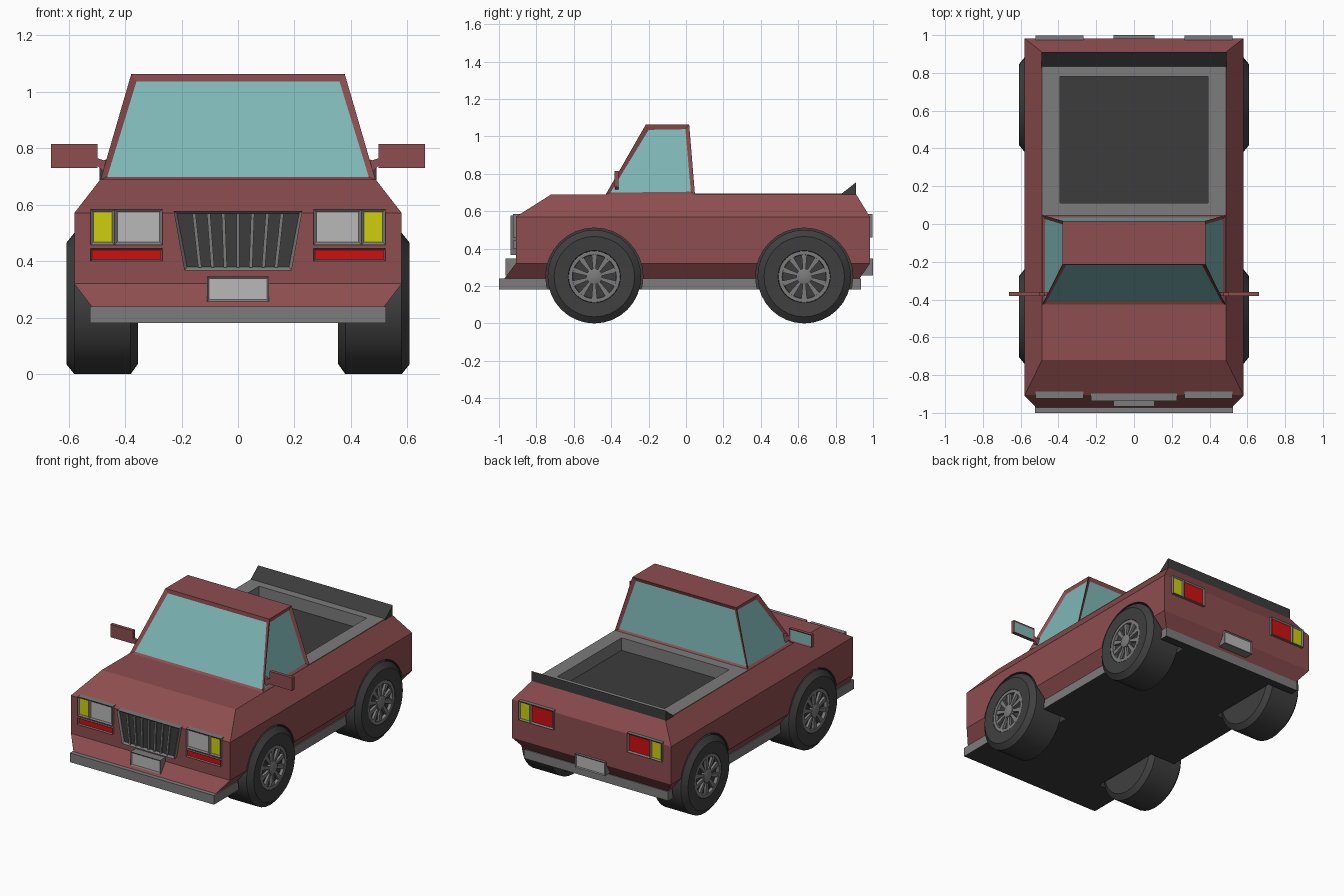
import bpy, bmesh, math
from mathutils import Vector

if "Cube" in bpy.data.objects:
    bpy.data.objects.remove(bpy.data.objects["Cube"])


def material(name, r, g, b):
    m = bpy.data.materials.new(name)
    m.diffuse_color = (r, g, b, 1)
    m.use_nodes = True
    m.node_tree.nodes["Principled BSDF"].inputs["Base Color"].default_value = m.diffuse_color
    return m


RED = material("body_paint", 0.27, 0.075, 0.078)
GLASS = material("glass", 0.21, 0.47, 0.47)
SIGNAL = material("signal_red", 0.62, 0.005, 0.005)
AMBER = material("amber", 0.62, 0.62, 0.005)
LAMP = material("lamp", 0.48, 0.48, 0.48)
TRIM = material("trim_grey", 0.2, 0.2, 0.2)
DARK = material("dark_grey", 0.045, 0.045, 0.045)
RUBBER = material("rubber", 0.05, 0.05, 0.05)


def loft(name, solids, mat, mat2=None, on=None, inset=0, depth=0, smooth=False):
    """Skin each list of rings into a closed solid; 'on' picks faces to inset in mat2."""
    bm = bmesh.new()
    special = []
    for rings in solids:
        loops = [[bm.verts.new(p) for p in ring] for ring in rings]
        n = len(loops[0])
        bm.faces.new(loops[0])
        cap = bm.faces.new(loops[-1])
        sides = [bm.faces.new((a[i], a[(i + 1) % n], b[(i + 1) % n], b[i]))
                 for a, b in zip(loops, loops[1:]) for i in range(n)]
        special += {"cap": [cap], "sides": sides}.get(on, [])
    bmesh.ops.recalc_face_normals(bm, faces=bm.faces[:])
    if inset:
        bmesh.ops.inset_individual(bm, faces=special, thickness=inset, depth=-depth)
    for f in special:
        f.material_index = 1
    me = bpy.data.meshes.new(name)
    bm.to_mesh(me)
    bm.free()
    ob = bpy.data.objects.new(name, me)
    bpy.context.collection.objects.link(ob)
    me.materials.append(mat)
    if mat2:
        me.materials.append(mat2)
    if smooth:
        bpy.ops.object.select_all(action='DESELECT')
        ob.select_set(True)
        bpy.context.view_layer.objects.active = ob
        bpy.ops.object.shade_smooth_by_angle(angle=math.radians(30))
    return ob


def rect(x, y0, y1, z):
    return [(-x, y0, z), (x, y0, z), (x, y1, z), (-x, y1, z)]


def circle(x, r, cy, cz=0.25, n=32):
    return [(x, cy + r * math.cos(2 * math.pi * i / n), cz + r * math.sin(2 * math.pi * i / n))
            for i in range(n)]


def prism(outline, y0, y1):
    return [[(x, y, z) for x, z in outline] for y in (y0, y1)]


def box_outline(x0, x1, z0, z1, s=1):
    return [(s * x0, z0), (s * x1, z0), (s * x1, z1), (s * x0, z1)]


def cut(ob, cutter):
    m = ob.modifiers.new("cut", 'BOOLEAN')
    m.object = cutter
    m.operation = 'DIFFERENCE'
    m.solver = 'EXACT'
    m.material_mode = 'TRANSFER'
    bpy.context.view_layer.objects.active = ob
    bpy.ops.object.modifier_apply(modifier=m.name)


# Body shell and the bumper/floor slab
body = loft("body", [[rect(0.515, -0.975, 0.925, 0.235), rect(0.58, -0.91, 0.983, 0.32),
                      rect(0.58, -0.91, 0.983, 0.57), rect(0.487, -0.72, 0.91, 0.69)]], RED)
floor = loft("floor_and_bumpers", [[rect(0.525, -1.0, 0.935, 0.24),
                                    rect(0.525, -1.0, 0.935, 0.18)]], TRIM, DARK, "cap")

# Wheel arches and bed opening
WHEELS = [(s, cy) for s in (-1, 1) for cy in (-0.49, 0.632)]
cutters = [loft("arch_cutter", [[circle(s * 0.34, 0.26, cy), circle(s * 0.7, 0.26, cy)]], DARK)
           for s, cy in WHEELS]
for c in cutters:
    cut(body, c)
    cut(floor, c)
bed_cutter = loft("bed_cutter", [[rect(0.465, 0.075, 0.815, 0.606), rect(0.465, 0.075, 0.815, 0.8)]], DARK)
cut(body, bed_cutter)
for c in cutters + [bed_cutter]:
    bpy.data.objects.remove(c)

# Cargo bed liner and rear lip
loft("cargo_bed", [[rect(0.487, 0.045, 0.84, 0.6), rect(0.487, 0.045, 0.84, 0.694),
                    rect(0.392, 0.11, 0.78, 0.694), rect(0.392, 0.11, 0.78, 0.612)]],
     TRIM, DARK, "cap")
loft("rear_lip", [[[(x, 0.825, 0.688), (x, 0.91, 0.688), (x, 0.91, 0.755)]
                   for x in (-0.49, 0.49)]], DARK)

# Cab with four recessed windows
loft("cab", [[rect(0.487, -0.43, 0.048, 0.688), rect(0.378, -0.215, 0.017, 1.063)]],
     RED, GLASS, "sides", 0.03, 0.012)

# Wheels
for s, cy in WHEELS:
    tag = ("left" if s < 0 else "right") + ("_front" if cy < 0 else "_rear")

    def lathe(profile):
        return [circle(s * x, r, cy) for x, r in profile]

    loft("tyre_" + tag, [lathe([(0.355, 0.215), (0.38, 0.25), (0.58, 0.25), (0.608, 0.215),
                                (0.603, 0.14), (0.575, 0.136)])], RUBBER, smooth=True)
    loft("rim_" + tag, [lathe([(0.57, 0.138), (0.602, 0.138), (0.602, 0.118), (0.582, 0.116)])],
         TRIM, DARK, "cap", smooth=True)
    loft("hub_" + tag, [lathe([(0.575, 0.042), (0.602, 0.042), (0.606, 0.034)])], TRIM, smooth=True)
    spokes = []
    for k in range(10):
        a = 2 * math.pi * (k + 0.5) / 10
        out = Vector((0, math.cos(a), math.sin(a)))
        side = Vector((0, -math.sin(a), math.cos(a)))
        c = Vector((0, cy, 0.25))
        spokes.append([[c + Vector((s * x, 0, 0)) + out * r + side * w
                        for r, w in ((0.03, -0.007), (0.12, -0.015), (0.12, 0.015), (0.03, 0.007))]
                       for x in (0.578, 0.598)])
    loft("spokes_" + tag, spokes, TRIM)

# Lights and mirrors on both sides
for s, tag in ((-1, "left"), (1, "right")):
    def light(name, x0, x1, z0, z1, y0, y1, mat, inset):
        loft(name + "_" + tag, [prism(box_outline(x0, x1, z0, z1, s), y0, y1)],
             TRIM, mat, "cap", inset, 0.008)

    light("headlight", 0.268, 0.437, 0.458, 0.584, -0.86, -0.925, LAMP, 0.014)
    light("front_indicator", 0.437, 0.522, 0.458, 0.584, -0.86, -0.925, AMBER, 0.014)
    light("front_marker", 0.268, 0.522, 0.4, 0.444, -0.90, -0.925, SIGNAL, 0.007)
    light("tail_light", 0.268, 0.437, 0.458, 0.584, 0.95, 0.998, SIGNAL, 0.014)
    light("rear_indicator", 0.437, 0.522, 0.458, 0.584, 0.95, 0.998, AMBER, 0.014)

    arm = [(0.455, 0.715), (0.475, 0.715), (0.5, 0.74), (0.5, 0.765), (0.475, 0.757), (0.455, 0.765)]
    loft("mirror_" + tag, [prism(box_outline(0.498, 0.662, 0.73, 0.815, s), -0.382, -0.36)],
         RED, GLASS, "cap", 0.012, 0.005)
    loft("mirror_arm_" + tag, [prism([(s * x, z) for x, z in arm], -0.38, -0.362)], RED)

# Grille with fanned bars
loft("grille", [prism([(-0.19, 0.367), (0.19, 0.367), (0.228, 0.578), (-0.228, 0.578)], -0.87, -0.937)],
     TRIM, DARK, "cap", 0.015, 0.012)
bars = []
for k in range(-3, 4):
    b, t = k * 0.045, k * 0.052
    bars.append(prism([(b - 0.006, 0.377), (b + 0.006, 0.377), (t + 0.006, 0.568), (t - 0.006, 0.568)],
                      -0.92, -0.935))
loft("grille_bars", bars, TRIM)

# Number plate boxes
for name, y0, y1 in (("front_plate", -0.89, -0.965), ("rear_plate", 0.91, 1.0)):
    loft(name, [prism(box_outline(-0.109, 0.109, 0.257, 0.346), y0, y1)], TRIM, LAMP, "cap", 0.01, 0.006)
